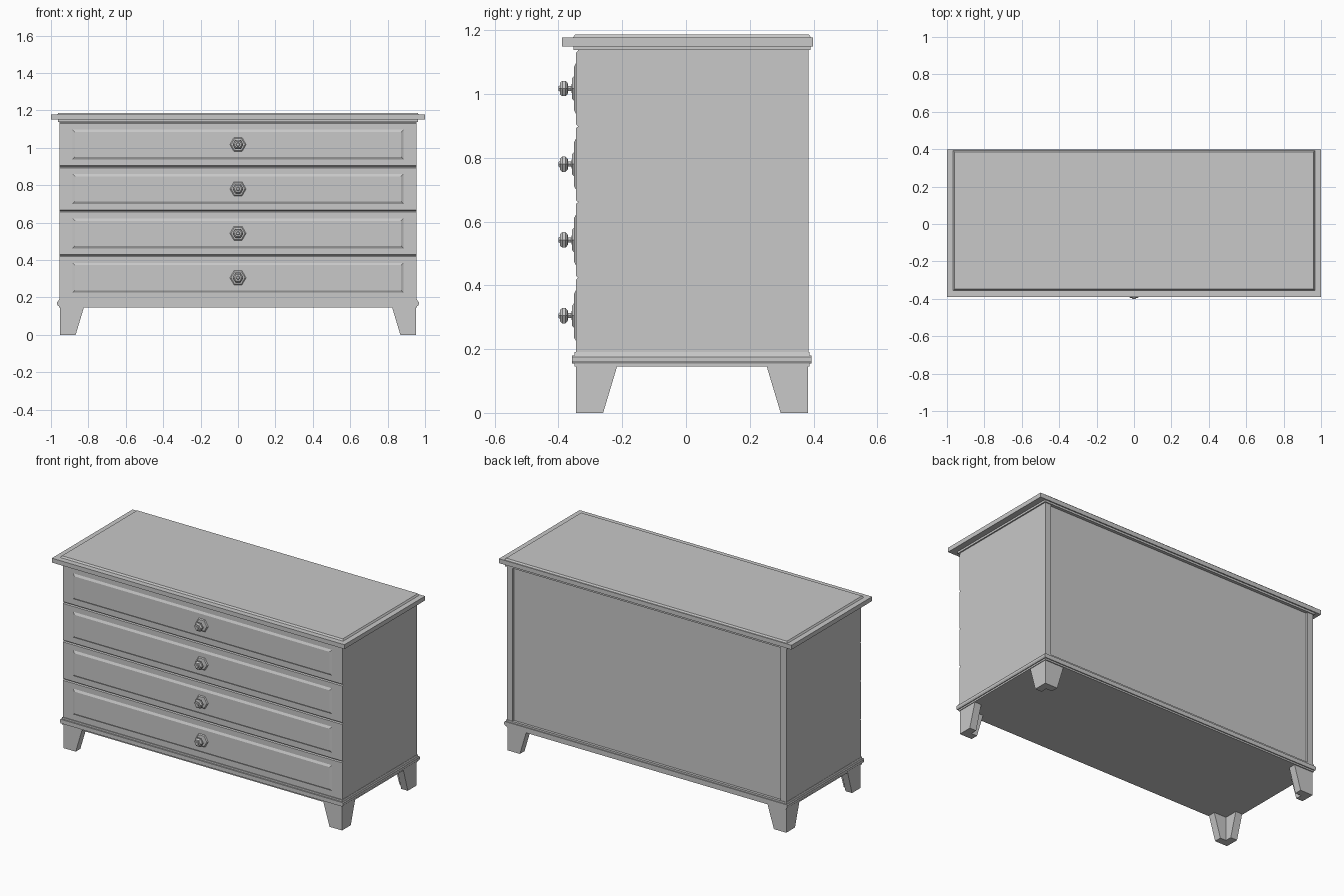
import bpy, bmesh, math

cube = bpy.data.objects.get("Cube")
if cube:
    bpy.data.objects.remove(cube, do_unlink=True)

GREY = (0.58, 0.58, 0.58, 1.0)
paint = bpy.data.materials.new("grey_paint")
paint.use_nodes = True
paint.diffuse_color = GREY
paint.node_tree.nodes["Principled BSDF"].inputs["Base Color"].default_value = GREY


def finish(name, bm):
    bmesh.ops.recalc_face_normals(bm, faces=bm.faces)
    mesh = bpy.data.meshes.new(name)
    bm.to_mesh(mesh)
    bm.free()
    mesh.materials.append(paint)
    obj = bpy.data.objects.new(name, mesh)
    bpy.context.collection.objects.link(obj)
    return obj


def loft(name, rings):
    """Skin a list of equal-length point rings and cap both ends."""
    bm = bmesh.new()
    loops = [[bm.verts.new(p) for p in ring] for ring in rings]
    n = len(loops[0])
    for a, b in zip(loops, loops[1:]):
        for i in range(n):
            j = (i + 1) % n
            bm.faces.new((a[i], a[j], b[j], b[i]))
    bm.faces.new(loops[0])
    bm.faces.new(loops[-1])
    return finish(name, bm)


def box(name, x, y, z):
    rect = [(x[0], y[0]), (x[1], y[0]), (x[1], y[1]), (x[0], y[1])]
    return loft(name, [[(a, b, h) for a, b in rect] for h in z])


def moulding(name, profile):
    """Stepped slab; profile rows are half width, front y, back y, height."""
    return loft(name, [[(-w, f, z), (w, f, z), (w, b, z), (-w, b, z)]
                       for w, f, b, z in profile])


def front_panel(name, profile, zc):
    """Panel facing the front; profile rows are half width, half height, y."""
    return loft(name, [[(-w, y, zc - h), (w, y, zc - h), (w, y, zc + h), (-w, y, zc + h)]
                       for w, h, y in profile])


W, FRONT, BACK = 0.955, -0.345, 0.385
BOTTOM, TOP = 0.145, 1.145

# Carcass: core with a slightly recessed back between two side boards
box("carcass", (-0.93, 0.93), (-0.338, BACK - 0.013), (0.18, TOP))
for side, s in (("left", 1), ("right", -1)):
    box(side + "_side_panel", sorted((s * 0.915, s * W)), (-0.338, BACK), (0.18, TOP))
box("lower_rail", (-W, W), (FRONT, -0.33), (0.18, 0.205))

# Top board and base moulding
moulding("top_board", [(0.963, -0.353, 0.391, 1.138), (0.963, -0.353, 0.391, 1.15),
                       (1.0, -0.389, 0.398, 1.15), (1.0, -0.389, 0.398, 1.177),
                       (0.967, -0.355, 0.392, 1.177), (0.96, -0.348, 0.386, 1.187)])
moulding("base_moulding", [(0.957, -0.35, 0.388, BOTTOM), (0.957, -0.35, 0.388, 0.155),
                           (0.962, -0.358, 0.394, 0.155), (0.967, -0.358, 0.394, 0.163),
                           (0.967, -0.358, 0.394, 0.175), (0.963, -0.358, 0.394, 0.18),
                           (0.96, -0.35, 0.388, 0.18), (0.957, -0.35, 0.388, 0.191)])

# Drawers: front board, raised field, hexagonal plate and knob
KNOB = [(0.046, -0.344), (0.046, -0.35), (0.037, -0.357), (0.018, -0.358), (0.009, -0.36),
        (0.009, -0.37), (0.019, -0.371), (0.028, -0.378), (0.028, -0.388),
        (0.02, -0.396), (0.011, -0.396), (0.008, -0.4)]
for i in range(4):
    zc = 0.305 + 0.2375 * i
    n = str(i + 1)
    front_panel("drawer_front_" + n, [(W, 0.118, -0.325), (W, 0.118, -0.339),
                                      (W, 0.113, FRONT)], zc)
    front_panel("drawer_field_" + n, [(0.885, 0.08, -0.343), (0.885, 0.08, FRONT),
                                      (0.872, 0.067, -0.352)], zc)
    loft("knob_" + n, [[(r * math.cos(k * math.pi / 3), y, zc + r * math.sin(k * math.pi / 3))
                        for k in range(6)] for r, y in KNOB])

# Feet: two tapered boards meeting at each corner
T = 0.045
for sx, sname in ((1, "left"), (-1, "right")):
    for sy, ename, edge in ((-1, "front", FRONT), (1, "back", 0.382)):
        rings = []
        for z, run in ((0.0, 0.085), (0.15, 0.13)):
            plan = [(0, 0), (run, 0), (run, T), (T, T), (T, run), (0, run)]
            rings.append([(sx * (W - 0.002 - a), edge - sy * b, z) for a, b in plan])
        loft(f"{ename}_{sname}_foot", rings)
